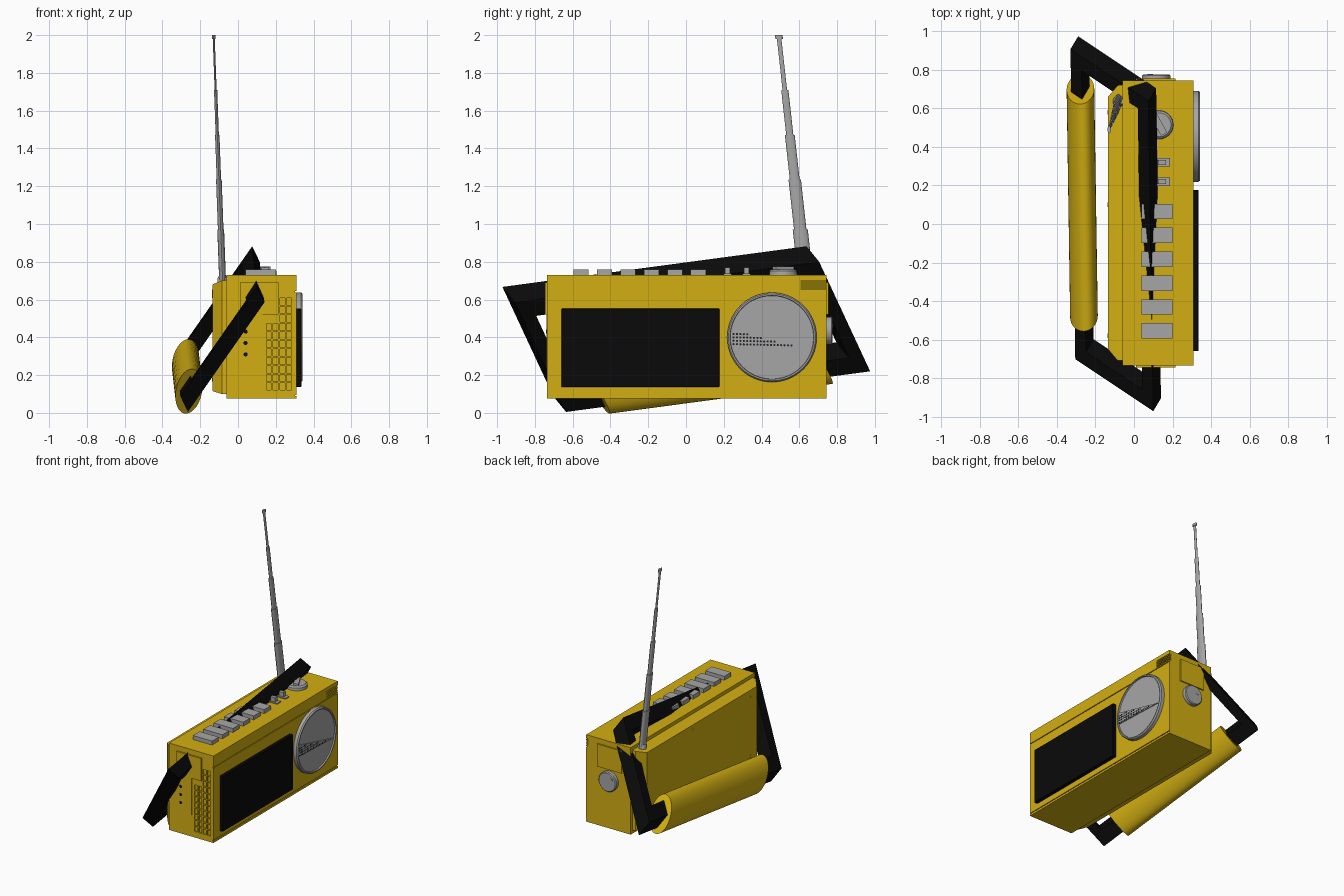
import bpy, bmesh, math
from mathutils import Vector, Matrix

if "Cube" in bpy.data.objects:
    bpy.data.objects.remove(bpy.data.objects["Cube"])


def material(name, rgb):
    m = bpy.data.materials.new(name)
    m.diffuse_color = (*rgb, 1)
    m.use_nodes = True
    m.node_tree.nodes["Principled BSDF"].inputs["Base Color"].default_value = m.diffuse_color
    return m


YELLOW = material("yellow_plastic", (0.65, 0.43, 0.006))
BLACK = material("black_plastic", (0.003, 0.003, 0.003))
DARK = material("dark_grey", (0.02, 0.02, 0.02))
GREY = material("grey_metal", (0.38, 0.38, 0.38))


def finish(name, bm, mat=GREY, smooth=False):
    bmesh.ops.recalc_face_normals(bm, faces=bm.faces[:])
    me = bpy.data.meshes.new(name)
    bm.to_mesh(me)
    bm.free()
    ob = bpy.data.objects.new(name, me)
    bpy.context.collection.objects.link(ob)
    me.materials.append(mat)
    if smooth:
        bpy.ops.object.select_all(action='DESELECT')
        ob.select_set(True)
        bpy.context.view_layer.objects.active = ob
        bpy.ops.object.shade_smooth_by_angle(angle=math.radians(35))
    return ob


def add_box(bm, x, y, z):
    m = Matrix.Translation(((x[0] + x[1]) / 2, (y[0] + y[1]) / 2, (z[0] + z[1]) / 2))
    m = m @ Matrix.Diagonal((x[1] - x[0], y[1] - y[0], z[1] - z[0], 1))
    return bmesh.ops.create_cube(bm, size=1, matrix=m)["verts"]


def boxes(name, dims, mat=GREY, bevel=0):
    bm = bmesh.new()
    for d in dims:
        add_box(bm, *d)
    ob = finish(name, bm, mat)
    if bevel:
        mod = ob.modifiers.new("bevel", 'BEVEL')
        mod.width, mod.segments = bevel, 1
    return ob


def loft(bm, rings):
    """Skin a list of point rings and cap both ends."""
    vs = [[bm.verts.new(p) for p in r] for r in rings]
    n = len(vs[0])
    for a, b in zip(vs, vs[1:]):
        for i in range(n):
            j = (i + 1) % n
            bm.faces.new((a[i], a[j], b[j], b[i]))
    bm.faces.new(vs[0][::-1])
    bm.faces.new(vs[-1])


def ring(c, u, v, n):
    return [c + u * math.cos(2 * math.pi * i / n) + v * math.sin(2 * math.pi * i / n) for i in range(n)]


def turned(name, centre, axis, profile, mat=GREY, n=48):
    """Round part: profile of (radius, distance along axis)."""
    axis = Vector(axis)
    u = axis.orthogonal().normalized()
    v = axis.cross(u)
    bm = bmesh.new()
    loft(bm, [ring(Vector(centre) + axis * h, u * r, v * r, n) for r, h in profile])
    return finish(name, bm, mat, True)


# main case with seam grooves and corner vents
case = boxes("case", [((-0.06, 0.31), (-0.735, 0.745), (0.075, 0.73))], YELLOW)
cuts = [((0.303, 0.33), (-0.8, 0.8), (z, z + 0.006)) for z in (0.09, 0.638)]
cuts += [((0.295, 0.33), (0.61, 0.8), (0.652 + 0.011 * i, 0.658 + 0.011 * i)) for i in range(5)]
# grille cells in the front end
for i in range(4):
    for j in range(11):
        x, z = 0.15 + 0.036 * i, 0.12 + 0.045 * j
        if z < 0.47 or x > 0.215:
            cuts.append(((x, x + 0.026), (-0.8, -0.727), (z, z + 0.037)))
cutter = boxes("case_cutter", cuts, YELLOW)
cutter.hide_render = True
cutter.hide_viewport = True
mod = case.modifiers.new("grooves", 'BOOLEAN')
mod.operation, mod.solver, mod.object = 'DIFFERENCE', 'EXACT', cutter

# tapered back cover with screws
bm = bmesh.new()
loft(bm, [[Vector((x, y, z)) for y, z in ((y0, z0), (y1, z0), (y1, z1), (y0, z1))]
          for x, y0, y1, z0, z1 in ((-0.05, -0.71, 0.725, 0.10, 0.705),
                                    (-0.085, -0.71, 0.72, 0.10, 0.70),
                                    (-0.135, -0.65, 0.66, 0.115, 0.68))])
finish("back_cover", bm, YELLOW)
for y, z in ((-0.58, 0.18), (-0.58, 0.62), (0.58, 0.18), (0.1, 0.64)):
    turned("back_screw", (-0.13, y, z), (-1, 0, 0), [(0.013, 0), (0.013, 0.007)], YELLOW, 12)

# strap plates on both ends
for name, y in (("front_end_plate", (-0.746, -0.73)), ("rear_end_plate", (0.74, 0.755))):
    boxes(name, [((0.01, 0.215), y, (0.52, 0.69))], YELLOW)
boxes("socket_strip", [((0.01, 0.13), (-0.739, -0.73), (0.24, 0.52))], YELLOW)
for z in (0.31, 0.37, 0.43):
    turned("socket", (0.04, -0.736, z), (0, -1, 0), [(0.011, 0), (0.011, 0.005)], BLACK, 16)

# tape window
boxes("tape_window", [((0.30, 0.336), (-0.66, 0.177), (0.137, 0.552))], BLACK, 0.003)

# round speaker with rim and wedge of dots
turned("speaker", (0.30, 0.455, 0.40), (1, 0, 0),
       [(0.237, 0), (0.237, 0.034), (0.23, 0.042), (0.222, 0.042), (0.22, 0.032)], GREY, 64)
bm = bmesh.new()
wedge = ((0.24, 0.445), (0.65, 0.343), (0.24, 0.358))
loft(bm, [[Vector((x, y, z)) for y, z in wedge] for x in (0.328, 0.338)])
finish("speaker_wedge", bm)
bm = bmesh.new()
for r in range(5):
    for i in range(22):
        y, z = 0.252 + 0.018 * i, 0.364 + 0.018 * r - 0.0004 * i
        if z < 0.437 - (y - 0.24) * 0.245:
            m = Matrix.Translation((0.338, y, z)) @ Matrix.Rotation(math.pi / 2, 4, 'Y')
            bmesh.ops.create_cone(bm, cap_ends=True, segments=8, radius1=0.006,
                                  radius2=0.006, depth=0.003, matrix=m)
finish("speaker_holes", bm, DARK)

# tape keys
for i in range(6):
    y = 0.065 - 0.124 * i
    boxes("tape_key", [((0.04, 0.20), (y - 0.04, y + 0.04), (0.72, 0.76))])

# sliders
for y in (0.22, 0.32):
    boxes("slider_track", [((0.11, 0.187), (y - 0.022, y + 0.022), (0.71, 0.738))])
    boxes("slider_knob", [((0.125, 0.165), (y - 0.013, y + 0.013), (0.725, 0.77))])

# volume knob on top, tuning knob on the rear end
turned("volume_knob", (0.13, 0.515, 0.725), (0, 0, 1), [(0.075, 0), (0.073, 0.025), (0.062, 0.035)], GREY, 32)
bm = bmesh.new()
vs = add_box(bm, (-0.018, 0.018), (-0.055, 0.055), (0.75, 0.775))
bmesh.ops.rotate(bm, verts=vs, matrix=Matrix.Rotation(0.5, 3, 'Z'))
bmesh.ops.translate(bm, verts=vs, vec=(0.13, 0.515, 0))
finish("volume_pointer", bm)
turned("tuning_knob", (0.115, 0.74, 0.435), (0, 1, 0), [(0.074, 0), (0.074, 0.03), (0.068, 0.036)], GREY, 32)
turned("tuning_dimple", (0.085, 0.775, 0.46), (0, 1, 0), [(0.014, 0), (0.014, 0.003)], GREY, 16)

# swinging strap frame: slanted parallelogram of outer corners, inset and given width
B = Vector((0.10, -0.972, 0.667))
U = Vector((-0.025, 1.61, 0.215))
V = Vector((-0.405, 0.27, -0.58))
E = Vector((0.04, 0.067, -0.082))
bm = bmesh.new()
su, sv = 0.046, 0.14
outer = [(0, 0), (1, 0), (1, 1), (0, 1)]
inner = [(su, sv), (1 - su, sv), (1 - su, 1 - sv), (su, 1 - sv)]
rings = [[bm.verts.new(B + U * a + V * b + E * e) for a, b in loop]
         for loop, e in ((outer, 0), (outer, 1), (inner, 1), (inner, 0))]
for k in range(4):
    p, q = rings[k], rings[(k + 1) % 4]
    for i in range(4):
        j = (i + 1) % 4
        bm.faces.new((p[i], p[j], q[j], q[i]))
finish("strap_frame", bm, BLACK)

# hand grip around the lower strap
mid = B + V * (1 - sv / 2) + E * 0.5
bm = bmesh.new()
eu, ev = E.normalized() * 0.112, V.normalized() * 0.112
loft(bm, [ring(mid + U * ((y - mid.y) / U.y), eu, ev, 32) for y in (-0.48, 0.70)])
grip = finish("hand_grip", bm, YELLOW, True)

# flattened telescopic antenna
base, tip = Vector((-0.081, 0.637, 0.68)), Vector((-0.129, 0.491, 2.0))
steps = [(0, 0.22, 0.040), (0.22, 0.42, 0.033), (0.42, 0.6, 0.026),
         (0.6, 0.78, 0.019), (0.78, 0.985, 0.012), (0.985, 1, 0.02)]
bm = bmesh.new()
for a, b, r in steps:
    loft(bm, [ring(base.lerp(tip, t), Vector((r * 0.45, 0, 0)), Vector((0, r, 0)), 16) for t in (a, b)])
finish("antenna", bm, GREY, True)
turned("antenna_pivot", (-0.08, 0.637, 0.66), (0, 0, 1), [(0.03, 0), (0.03, 0.05), (0.022, 0.065)], GREY, 20)
